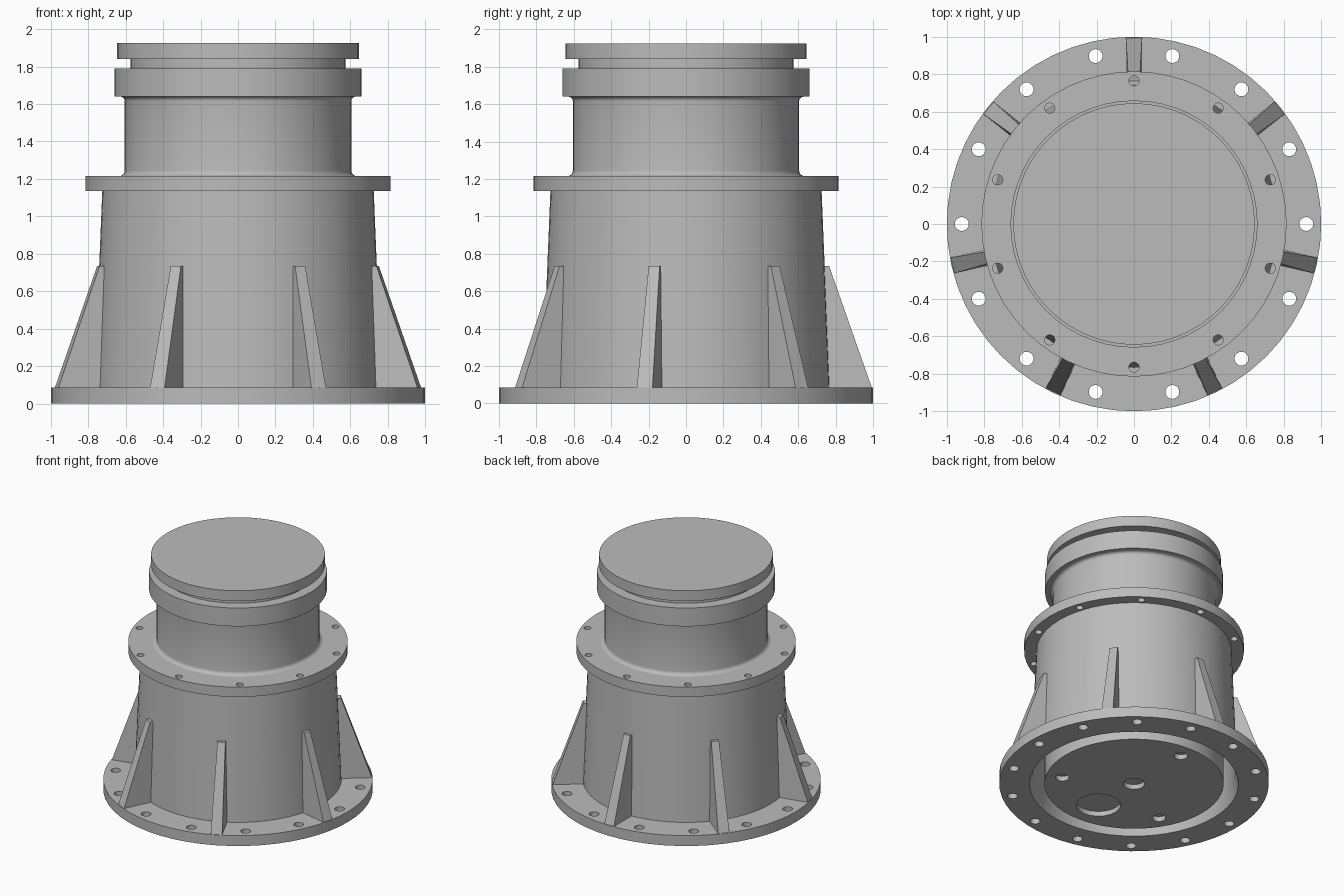
import bpy, bmesh, math
from mathutils import Matrix

if "Cube" in bpy.data.objects:
    bpy.data.objects.remove(bpy.data.objects["Cube"], do_unlink=True)

STEPS = 56
grey = bpy.data.materials.new("cast_grey")
grey.use_nodes = True
grey.diffuse_color = (0.5, 0.5, 0.5, 1)
grey.node_tree.nodes["Principled BSDF"].inputs["Base Color"].default_value = (0.5, 0.5, 0.5, 1)


def make_object(name, bm):
    bmesh.ops.recalc_face_normals(bm, faces=bm.faces)
    mesh = bpy.data.meshes.new(name)
    bm.to_mesh(mesh)
    bm.free()
    obj = bpy.data.objects.new(name, mesh)
    mesh.materials.append(grey)
    bpy.context.collection.objects.link(obj)
    return obj


def activate(obj):
    bpy.ops.object.select_all(action='DESELECT')
    obj.select_set(True)
    bpy.context.view_layer.objects.active = obj


def lathe(name, profile):
    """Revolve a closed (radius, height) profile around the z axis."""
    bm = bmesh.new()
    verts = [bm.verts.new((r, 0, z)) for r, z in profile]
    edges = [bm.edges.new((verts[i - 1], verts[i])) for i in range(len(verts))
             if profile[i - 1][0] + profile[i][0] > 0]
    bmesh.ops.spin(bm, geom=verts + edges, cent=(0, 0, 0), axis=(0, 0, 1),
                   angle=math.tau, steps=STEPS, use_merge=True)
    bmesh.ops.remove_doubles(bm, verts=bm.verts, dist=1e-4)
    return make_object(name, bm)


def drill(obj, holes):
    """Cut vertical holes given as (ring radius, angle, hole radius, z low, z high)."""
    bm = bmesh.new()
    for ring, angle, radius, low, high in holes:
        spot = Matrix.Translation((ring * math.cos(angle), ring * math.sin(angle), (low + high) / 2))
        bmesh.ops.create_cone(bm, cap_ends=True, segments=20, radius1=radius, radius2=radius,
                              depth=high - low, matrix=spot)
    cutter = make_object("hole_cutter", bm)
    cutter.hide_render = True
    activate(obj)
    mod = obj.modifiers.new("holes", 'BOOLEAN')
    mod.operation = 'DIFFERENCE'
    mod.solver = 'EXACT'
    mod.object = cutter
    bpy.ops.object.modifier_apply(modifier=mod.name)
    bpy.data.objects.remove(cutter, do_unlink=True)


def smooth(obj):
    activate(obj)
    bpy.ops.object.shade_smooth_by_angle(angle=math.radians(30))


def arc(cx, cz, radius, start, end, count=5):
    angles = [math.radians(start + (end - start) * i / count) for i in range(count + 1)]
    return [(cx + radius * math.cos(a), cz + radius * math.sin(a)) for a in angles]


# Hollow tapered housing with its bolted foot and upper flanges
housing = lathe("housing", [
    (0.775, 0), (1, 0), (1, 0.085), (0.768, 0.085), (0.725, 1.135), (0.815, 1.135),
    (0.815, 1.215), (0.58, 1.215), (0.58, 1.135), (0.70, 1.135), (0.75, 0.085)])
foot_bolts = [(0.92, math.tau * i / 14, 0.037, -0.1, 0.2) for i in range(14)]
upper_bolts = [(0.765, math.radians(18 + 36 * i), 0.027, 1.1, 1.3) for i in range(10)]
drill(housing, foot_bolts + upper_bolts)
smooth(housing)

# Inner core with locating holes in its underside
core = lathe("inner_core", [(0, 0), (0.665, 0), (0.665, 1.18), (0, 1.18)])
pins = [(0.54, math.radians(a), 0.05, -0.1, 0.04) for a in (90, 210, 330)]
drill(core, pins + [(0, 0, 0.08, -0.1, 0.04), (0.41, math.radians(-90), 0.165, -0.1, 0.04)])
smooth(core)

# Upper barrel with filleted ends, collar, neck groove and cap disc
barrel = [(0, 1.2), (0.635, 1.2)]
barrel += arc(0.635, 1.245, 0.03, 270, 180) + arc(0.63, 1.615, 0.025, 180, 90)
barrel += [(0.66, 1.64), (0.66, 1.79), (0.575, 1.79), (0.575, 1.84),
           (0.645, 1.84), (0.645, 1.925), (0, 1.925)]
smooth(lathe("upper_barrel", barrel))

# Seven tapered stiffening ribs around the housing
for i in range(7):
    bm = bmesh.new()
    sides = []
    for s in (-1, 1):
        sides.append([bm.verts.new((r, s * w, z)) for r, w, z in
                      ((0.755, 0.043, 0.08), (0.995, 0.043, 0.08),
                       (0.765, 0.03, 0.735), (0.73, 0.03, 0.735))])
    a, b = sides
    bm.faces.new(a)
    bm.faces.new(b[::-1])
    for k in range(4):
        bm.faces.new((a[k - 1], a[k], b[k], b[k - 1]))
    turn = Matrix.Rotation(math.radians(90) + math.tau * i / 7, 4, 'Z')
    bmesh.ops.transform(bm, matrix=turn, verts=bm.verts)
    make_object(f"rib_{i + 1}", bm)
